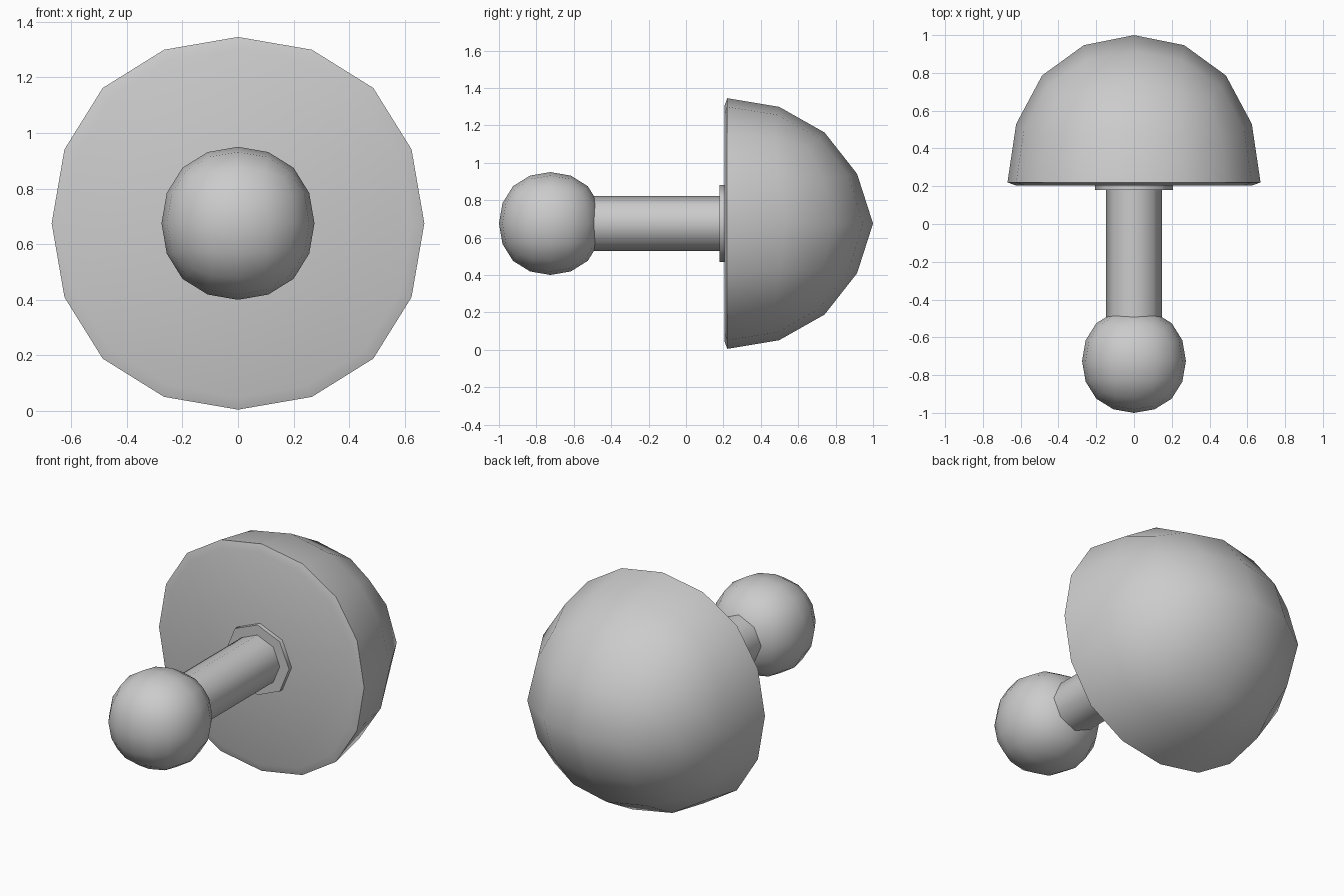
import bpy, bmesh, math
from mathutils import Matrix

old = bpy.data.objects.get("Cube")
if old:
    bpy.data.objects.remove(old, do_unlink=True)

CENTRE_Z = 0.675

grey = bpy.data.materials.new("plain_grey")
grey.use_nodes = True
GREY = (0.6, 0.6, 0.6, 1)
grey.diffuse_color = GREY
grey.node_tree.nodes["Principled BSDF"].inputs["Base Color"].default_value = GREY


def finish(obj, name, angle):
    obj.name = name
    obj.data.materials.clear()
    obj.data.materials.append(grey)
    bpy.ops.object.shade_smooth_by_angle(angle=math.radians(angle))


def rounded_cube():
    """Cube rounded into a ball of quads, scaled to radius 1 along its axes."""
    bpy.ops.mesh.primitive_cube_add(size=2)
    obj = bpy.context.object
    sub = obj.modifiers.new("round", "SUBSURF")
    sub.levels = sub.render_levels = 2
    bpy.ops.object.modifier_apply(modifier=sub.name)
    radius = max(v.co.x for v in obj.data.vertices)
    obj.data.transform(Matrix.Scale(1 / radius, 4))
    return obj


def rod(name, radius, y0, y1):
    """Eight-sided cylinder along y with corners on the axes."""
    bpy.ops.mesh.primitive_cylinder_add(
        vertices=8, radius=radius, depth=y1 - y0,
        location=(0, (y0 + y1) / 2, CENTRE_Z), rotation=(math.pi / 2, 0, 0))
    finish(bpy.context.object, name, 60)


# Round knob at the front
knob = rounded_cube()
knob.scale = (0.275,) * 3
knob.location = (0, -0.725, CENTRE_Z)
finish(knob, "knob", 60)

# Shaft and its collar
rod("shaft", 0.147, -0.72, 0.215)
rod("collar", 0.207, 0.18, 0.215)

# Dome: half of a rounded cube, slightly pinched above and below the tip
dome = rounded_cube()
bm = bmesh.new()
bm.from_mesh(dome.data)
bmesh.ops.delete(bm, geom=[v for v in bm.verts if v.co.y < -0.01], context="VERTS")
for v in bm.verts:
    x, y, z = v.co
    v.co = (0.67 * x, 0.78 * y - 0.086 * abs(z) * y, 0.67 * z)

# Bevelled rim and flat front cover
rim = [e for e in bm.edges if e.is_boundary]
ring = bmesh.ops.extrude_edge_only(bm, edges=rim)["geom"]
for v in (g for g in ring if isinstance(g, bmesh.types.BMVert)):
    v.co = (v.co.x * 0.935, -0.015, v.co.z * 0.935)
bmesh.ops.contextual_create(bm, geom=[g for g in ring if isinstance(g, bmesh.types.BMEdge)])
bmesh.ops.recalc_face_normals(bm, faces=bm.faces)
bm.to_mesh(dome.data)
bm.free()
dome.location = (0, 0.22, CENTRE_Z)
finish(dome, "dome", 50)
